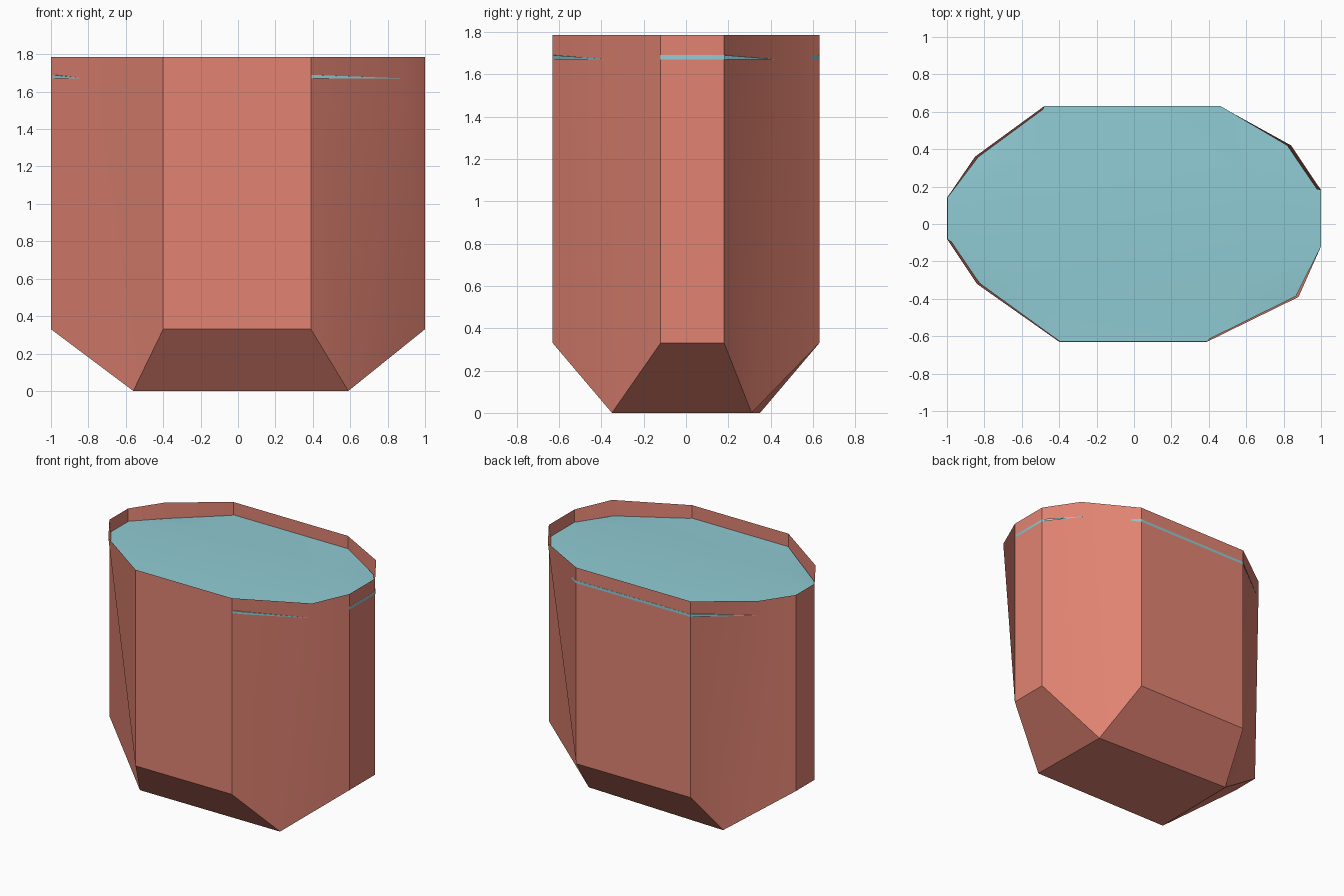
import bpy
import math

if "Cube" in bpy.data.objects:
    bpy.data.objects.remove(bpy.data.objects["Cube"])


def material(name, color):
    mat = bpy.data.materials.new(name)
    mat.diffuse_color = (*color, 1)
    mat.use_nodes = True
    mat.node_tree.nodes["Principled BSDF"].inputs["Base Color"].default_value = mat.diffuse_color
    return mat


def make_object(name, verts, faces, mat):
    mesh = bpy.data.meshes.new(name)
    mesh.from_pydata(verts, [], faces)
    mesh.update()
    mesh.materials.append(mat)
    obj = bpy.data.objects.new(name, mesh)
    bpy.context.collection.objects.link(obj)
    bpy.ops.object.select_all(action='DESELECT')
    obj.select_set(True)
    bpy.context.view_layer.objects.active = obj
    bpy.ops.object.shade_smooth_by_angle(angle=math.radians(30))
    return obj


N = 12
TOP, SHOULDER, LEVEL = 1.785, 0.33, 1.69

# Rim outline: two side points then one corner point, four times round
rim = [(-0.40, -0.63), (0.39, -0.63), (0.88, -0.39),
       (1.00, -0.12), (1.00, 0.18), (0.84, 0.42),
       (0.46, 0.63), (-0.48, 0.63), (-0.85, 0.36),
       (-1.00, 0.14), (-1.00, -0.08), (-0.84, -0.32)]
base = [(0.59, -0.35), (0.58, 0.31), (-0.55, 0.35), (-0.56, -0.35)]

# Lower ring: sides stop at the shoulder, corners run down to the base
low = [(*base[i // 3], 0) if i % 3 == 2 else (*rim[i], SHOULDER)
       for i in range(N)]

# Open pot: walls (first vertex sets the fold direction), sloped panels, base
walls = [((i + 1) % N, N + (i + 1) % N, N + i, i) for i in range(N)]
slopes = [((s - 1) % N, s + 2, s + 1, s) for s in range(0, N, 3)]
make_object("pot", low + [(x, y, TOP) for x, y in rim],
            walls + slopes + [(11, 8, 5, 2)],
            material("clay", (0.76, 0.23, 0.17)))

# Liquid outline follows the walls at the fill level, just touching them
t = LEVEL / TOP
edge = []
for i, (x, y) in enumerate(rim):
    z = LEVEL
    if i % 3 == 2:
        bx, by = base[i // 3]
        x, y = bx + (x - bx) * t, by + (y - by) * t
        z -= 0.018
    edge.append((x * 0.999 + 0.002, y * 0.999 + 0.002, z))
skirt = [(x, y, LEVEL - 0.02) for x, y, z in edge]
inner = [(x, y, LEVEL) for x, y in base]

# Liquid: centre panel, side panels, dipping corners and a thin edge
C = 2 * N
faces = [(C, C + 1, C + 2, C + 3)]
for k in range(4):
    s = 3 * k
    faces.append((s, s + 1, C + k, C + (k - 1) % 4))
    faces.append((s + 2, (s + 3) % N, C + k, s + 1))
faces += [(N + i, N + (i + 1) % N, (i + 1) % N, i) for i in range(N)]
make_object("liquid", edge + skirt + inner, faces,
            material("water", (0.28, 0.60, 0.66)))
